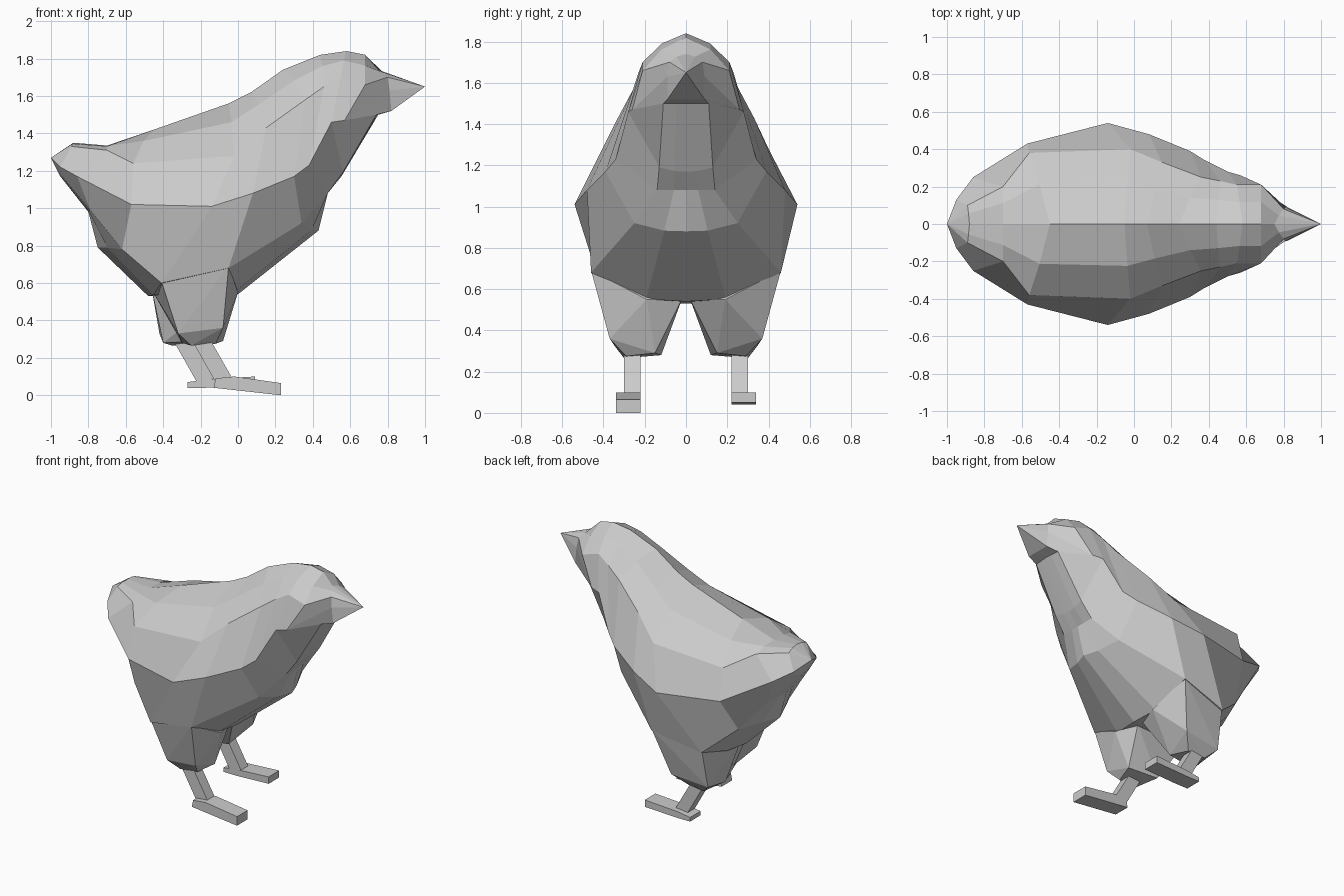
import bpy, bmesh

if "Cube" in bpy.data.objects:
    bpy.data.objects.remove(bpy.data.objects["Cube"])

def finish(name, bm):
    bmesh.ops.recalc_face_normals(bm, faces=bm.faces)
    me = bpy.data.meshes.new(name)
    bm.to_mesh(me)
    bm.free()
    ob = bpy.data.objects.new(name, me)
    bpy.context.collection.objects.link(ob)
    return ob

def hull(name, pts):
    """Faceted solid wrapped around a few corner points."""
    bm = bmesh.new()
    for p in pts:
        bm.verts.new(p)
    res = bmesh.ops.convex_hull(bm, input=bm.verts)
    loose = {e for e in res["geom_interior"] + res["geom_unused"]
             if isinstance(e, bmesh.types.BMVert)}
    bmesh.ops.delete(bm, geom=list(loose), context='VERTS')
    bmesh.ops.dissolve_limit(bm, angle_limit=0.03, verts=bm.verts, edges=bm.edges)
    return finish(name, bm)

def bar(name, a, b, y0, y1):
    """Four-sided bar between two xz edges a and b, from y0 to y1."""
    return hull(name, [(x, y, z) for x, z in a + b for y in (y0, y1)])

# Body half sections from tail to beak:
# top (x, z), shoulder, side, lower (x, y, z), bottom (x, z)
sections = [
    ((-.88, 1.35), (-.89, .10, 1.33), (-.95, .13, 1.22), (-.94, .07, 1.17), (-.95, 1.17)),
    ((-.70, 1.335), (-.70, .20, 1.31), (-.86, .25, 1.17), (-.79, .17, .99), (-.80, .98)),
    ((-.45, 1.42), (-.56, .38, 1.24), (-.57, .43, 1.02), (-.62, .29, .78), (-.75, .79)),
    ((-.05, 1.56), (-.02, .40, 1.28), (-.14, .54, 1.01), (-.41, .41, .60), (-.48, .53)),
    ((.07, 1.62), (.15, .33, 1.43), (.08, .48, 1.08), (-.05, .46, .68), (0, .54)),
    ((.24, 1.74), (.36, .25, 1.58), (.30, .39, 1.17), (.34, .25, .92), (.43, .88)),
    ((.44, 1.82), (.46, .23, 1.65), (.38, .34, 1.23), (.48, .14, 1.08), (.48, 1.08)),
    ((.58, 1.84), (.55, .21, 1.70), (.50, .28, 1.46), (.56, .13, 1.19), (.55, 1.17)),
    ((.68, 1.82), (.68, .21, 1.66), (.57, .26, 1.47), (.74, .11, 1.50), (.75, 1.50)),
    ((.75, 1.74), (.80, .08, 1.70), (.81, .09, 1.63), (.82, .09, 1.52), (.82, 1.52)),
]
bm = bmesh.new()
rings = []
for top, *sides, bottom in sections:
    sh, low = sides[0], sides[-1]
    # Rounded crown and flattened belly points between the given corners
    crown = ((top[0] + sh[0]) / 2, sh[1] * .56, top[1] * .6 + sh[2] * .4 + sh[1] * .03)
    belly = (bottom[0] * .6 + low[0] * .4, low[1] * .42, bottom[1] * .92 + low[2] * .08)
    half = [crown] + sides + [belly]
    ring = [(top[0], 0, top[1])] + half + [(bottom[0], 0, bottom[1])]
    ring += [(x, -y, z) for x, y, z in reversed(half)]
    rings.append([bm.verts.new(p) for p in ring])
n = len(rings[0])
for r, q in zip(rings, rings[1:]):
    for i in range(n):
        j = (i + 1) % n
        bm.faces.new((r[i], r[j], q[j], q[i]))
# Tail tip and beak tip
for ring, tip in ((rings[0], (-1, 0, 1.27)), (rings[-1], (1, 0, 1.65))):
    t = bm.verts.new(tip)
    for i in range(n):
        bm.faces.new((ring[i], ring[(i + 1) % n], t))
finish("body", bm)

# Legs: one steps forward, the other trails behind
for side, s, d, foot in (
        ("right", -1, 0, (((-.13, .04), (-.12, .09), (-.02, .10), (-.05, .045)),
                          ((.23, .065), (.23, 0)))),
        ("left", 1, -.10, (((-.27, .04), (-.27, .07), (-.17, .085), (-.17, .04)),
                           ((.09, .10), (.09, .05))))):
    # Thigh
    hull(side + "_thigh", [(x, s * y, z) for x, y, z in (
        (-.41, .405, .61), (-.05, .46, .69), (0, .19, .55), (-.05, .02, .55), (-.46, .03, .56),
        (-.32 + d, .35, .33), (-.08 + d * .6, .37, .36), (-.08 + d, .15, .29),
        (-.30 + d, .12, .28), (-.25 + d, .30, .265), (-.12 + d, .29, .275))])
    # Shank
    bar(side + "_shank", ((-.25 + d, .30), (-.15 + d, .30)),
        ((-.12 + d, .07), (-.03 + d, .09)), s * .22, s * .30)
    # Foot
    bar(side + "_foot", *foot, s * .22, s * .34)
